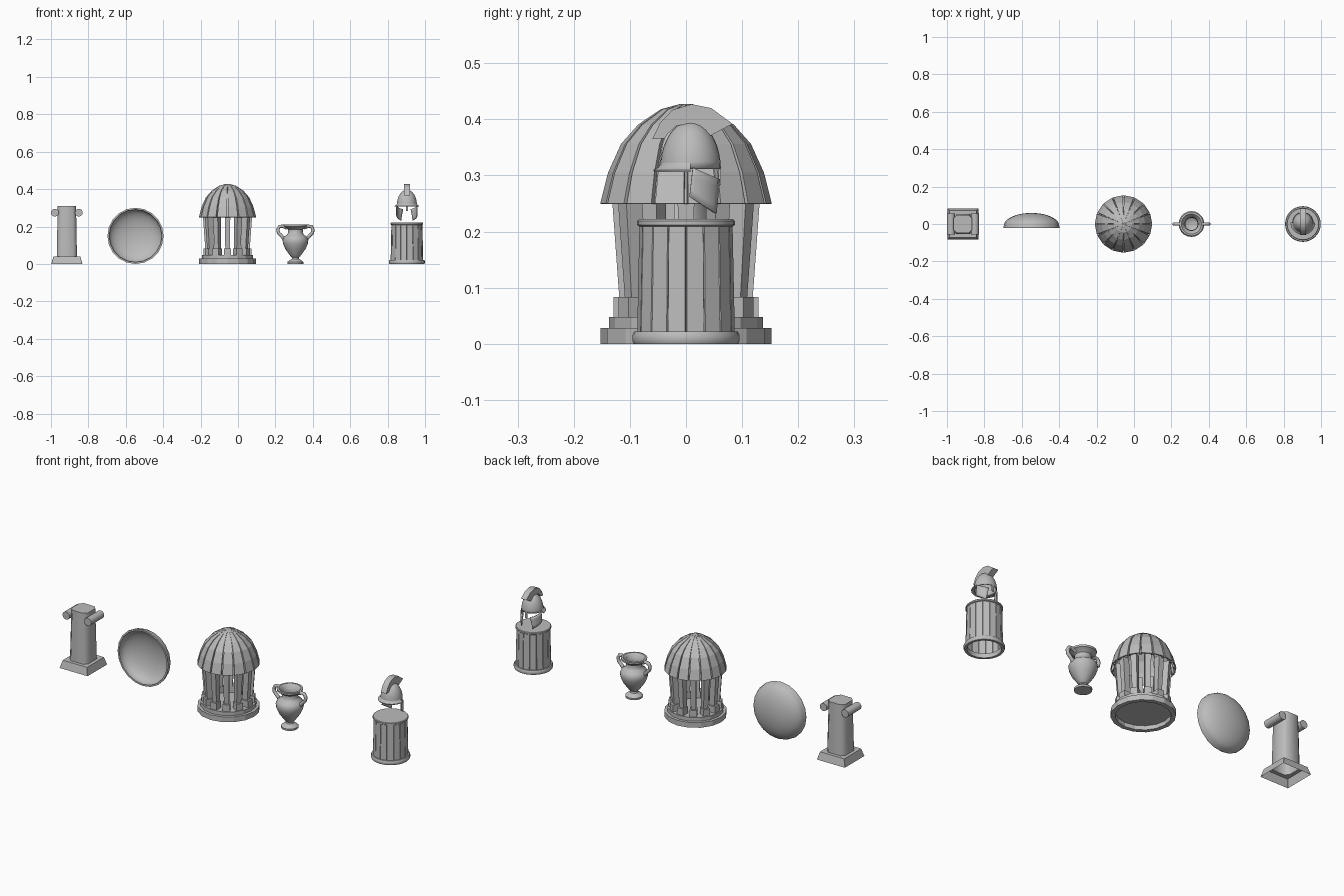
import bpy, bmesh
from math import sin, cos, pi, sqrt, radians
from mathutils import Matrix, Vector

cube = bpy.data.objects.get("Cube")
if cube:
    bpy.data.objects.remove(cube)

stone = bpy.data.materials.new("stone_grey")
stone.use_nodes = True
stone.diffuse_color = (0.5, 0.5, 0.5, 1)
stone.node_tree.nodes["Principled BSDF"].inputs["Base Color"].default_value = (0.5, 0.5, 0.5, 1)


def finish(name, bm, smooth=None, normals=True):
    bmesh.ops.remove_doubles(bm, verts=bm.verts, dist=1e-5)
    if normals:
        bmesh.ops.recalc_face_normals(bm, faces=bm.faces)
    mesh = bpy.data.meshes.new(name)
    bm.to_mesh(mesh)
    bm.free()
    mesh.materials.append(stone)
    ob = bpy.data.objects.new(name, mesh)
    bpy.context.collection.objects.link(ob)
    if smooth:
        bpy.ops.object.select_all(action='DESELECT')
        ob.select_set(True)
        bpy.context.view_layer.objects.active = ob
        bpy.ops.object.shade_smooth_by_angle(angle=radians(smooth))
    return ob


def loft(bm, rings, closed=True):
    """Bridge successive rings of points with quads."""
    rows = [[bm.verts.new(p) for p in ring] for ring in rings]
    for a, b in zip(rows, rows[1:]):
        n = len(a)
        for i in range(n if closed else n - 1):
            j = (i + 1) % n
            bm.faces.new((a[i], a[j], b[j], b[i]))
    return rows


def ring(r, z, spokes):
    return [(r * k * cos(a), r * k * sin(a), z) for a, k in spokes]


def circle(n, turn=0.0):
    return [(2 * pi * (i + turn) / n, 1.0) for i in range(n)]


def lathe(name, profile, spokes, centre, smooth=None):
    """Revolve (radius, height) points; a zero radius closes the end."""
    bm = bmesh.new()
    loft(bm, [ring(max(r, 1e-7), z, spokes) for r, z in profile])
    bmesh.ops.remove_doubles(bm, verts=bm.verts, dist=1e-5)
    bmesh.ops.dissolve_degenerate(bm, edges=bm.edges, dist=1e-6)
    bmesh.ops.translate(bm, verts=bm.verts, vec=centre)
    return finish(name, bm, smooth)


def solidify(ob, thickness):
    mod = ob.modifiers.new("thickness", 'SOLIDIFY')
    mod.thickness = thickness
    mod.offset = -1


# ---- Scroll-topped square pillar ----
px = -0.915


def square(h, c, z):
    return [(px + sx * (h - (c if k else 0)), sy * (h - (0 if k else c)), z)
            for sx, sy, k in ((1, -1, 0), (1, 1, 0), (1, 1, 1), (-1, 1, 1),
                              (-1, 1, 0), (-1, -1, 0), (-1, -1, 1), (1, -1, 1))]


bm = bmesh.new()
loft(bm, [square(0.083, 0.001, 0), square(0.072, 0.001, 0.04), square(0.052, 0.018, 0.04)])
finish("pillar_base", bm)
bm = bmesh.new()
rows = loft(bm, [square(0.054, 0.018, 0.04), square(0.049, 0.018, 0.31)])
bm.faces.new(rows[-1])
finish("pillar_shaft", bm, 50)
for side, label in ((-1, "right"), (1, "left")):
    bm = bmesh.new()
    turn = Matrix.Translation((px + side * 0.064, 0, 0.274)) @ Matrix.Rotation(pi / 2, 4, 'X')
    bmesh.ops.create_cone(bm, cap_ends=True, segments=12, radius1=0.021, radius2=0.021,
                          depth=0.11, matrix=turn)
    finish("pillar_scroll_" + label, bm, 40)

# ---- Round hollow shield, bulging to the back ----
bowl = [(0.148 * sin(t * pi / 20), 0.068 * cos(t * pi / 20)) for t in range(11)]
shield = lathe("shield", bowl + [(0.15, -0.004), (0.15, -0.012), (0.141, -0.012)]
               + [(r * 0.95, z * 0.93 - 0.003) for r, z in reversed(bowl)],
               circle(20), (0, 0, 0), 40)
shield.rotation_euler = (-pi / 2, 0, 0)
shield.location = (-0.548, -0.009, 0.15)

# ---- Domed round temple ----
tc = (-0.056, 0, 0)
lathe("temple_steps", [(0.152, 0), (0.152, 0.028), (0.137, 0.028), (0.137, 0.048), (0, 0.048)],
      circle(16), tc)
lathe("temple_underside", [(0.152, 0), (0.13, 0), (0.13, 0.022), (0, 0.022)], circle(16), tc)
gores = []
for i in range(16):
    mid = 2 * pi * (i + 0.5) / 16
    gores += [(mid - 0.172, 1.0), (mid + 0.172, 1.0), (mid + 0.18, 0.93), (mid + 0.212, 0.93)]
dome = lathe("temple_dome", [(0.153, 0.25), (0.139, 0.305), (0.116, 0.356), (0.085, 0.391),
                             (0.045, 0.418), (0.012, 0.427), (0, 0.425)], gores, tc)
solidify(dome, 0.006)


def block(bm, angle, bottom, top):
    """Radial block given (inner, outer, half width, z) at both ends."""
    rows = loft(bm, [[(a, -w, z), (b, -w, z), (b, w, z), (a, w, z)] for a, b, w, z in (bottom, top)])
    bm.faces.new(rows[0])
    bm.faces.new(rows[-1])
    verts = rows[0] + rows[-1]
    bmesh.ops.rotate(bm, verts=verts, cent=(0, 0, 0), matrix=Matrix.Rotation(angle, 3, 'Z'))
    bmesh.ops.translate(bm, verts=verts, vec=tc)


feet, posts = bmesh.new(), bmesh.new()
for i in range(12):
    angle = i * pi / 6
    block(feet, angle, (0.088, 0.129, 0.018, 0.046), (0.088, 0.129, 0.018, 0.083))
    block(posts, angle, (0.09, 0.119, 0.012, 0.083), (0.098, 0.132, 0.015, 0.262))
finish("temple_column_feet", feet)
finish("temple_columns", posts)

# ---- Two-handled vase ----
vc = (0.307, 0, 0)
lathe("vase_body", [(0, 0), (0.042, 0), (0.043, 0.01), (0.034, 0.018), (0.02, 0.026), (0.018, 0.034),
                    (0.027, 0.042), (0.034, 0.052), (0.054, 0.08), (0.066, 0.108), (0.069, 0.128),
                    (0.062, 0.145), (0.046, 0.156), (0.039, 0.166), (0.04, 0.184), (0.052, 0.194),
                    (0.063, 0.2), (0.064, 0.21), (0.054, 0.211), (0.036, 0.192), (0.033, 0.165),
                    (0.05, 0.135), (0, 0.08)], circle(20), vc, 40)
for side, label in ((-1, "right"), (1, "left")):
    path = [(0.045, 0.192), (0.068, 0.202), (0.086, 0.2), (0.094, 0.184), (0.091, 0.166),
            (0.078, 0.154), (0.066, 0.14), (0.058, 0.13)]
    pts = [Vector((side * x, 0, z)) for x, z in path]
    tubes = []
    for i, p in enumerate(pts):
        along = (pts[min(i + 1, len(pts) - 1)] - pts[max(i - 1, 0)]).normalized()
        across = along.cross(Vector((0, 1, 0)))
        tubes.append([p + Vector(vc) + 0.009 * (cos(k * pi / 4) * across + sin(k * pi / 4) * Vector((0, 1, 0)))
                      for k in range(8)])
    bm = bmesh.new()
    loft(bm, tubes)
    finish("vase_handle_" + label, bm, 60)

# ---- Drum pedestal, open underneath ----
dc = (0.903, 0, 0)
lathe("pedestal_base", [(0.08, 0), (0.093, 0), (0.0955, 0.005), (0.0955, 0.015), (0.092, 0.022),
                        (0.078, 0.022), (0.08, 0)], circle(32), dc, 40)
flutes = []
for i in range(16):
    mid = 2 * pi * (i + 0.5) / 16
    flutes += [(mid - 0.18, 1.0), (mid + 0.18, 1.0), (mid + 0.196, 0.965)]
lathe("pedestal_drum", [(0.087, 0.018), (0.083, 0.212)], flutes, dc)
lathe("pedestal_top", [(0, 0.209), (0.083, 0.209), (0.087, 0.212), (0.087, 0.219), (0.084, 0.222),
                       (0, 0.222)], circle(32), dc, 40)

# ---- Crested helmet, facing the back ----
hc = Vector((0.903, 0.008, 0))
arc = [(cos(t * pi / 20), sin(t * pi / 20)) for t in range(11)]
cap = lathe("helmet_cap", [(0.054 * c, 0.312 + 0.085 * s) for c, s in arc], circle(28), hc, 50)
solidify(cap, 0.004)

# Neck flare around the rear half
bm = bmesh.new()
sweep = [(pi * (1 + i / 14), 1.0) for i in range(15)]
loft(bm, [[Vector(p) + hc for p in ring(r, z, sweep)]
          for r, z in ((0.053, 0.324), (0.056, 0.316), (0.066, 0.31), (0.065, 0.306), (0.051, 0.308))], False)
finish("helmet_neck_flare", bm, 50)


# Curved cheek guards, following the cap outline
def wall(y, z, side):
    return hc + Vector((side * 0.055 * sqrt(max(0, 1 - (y / 0.055) ** 2)), y, z))


for side, label in ((-1, "right"), (1, "left")):
    bm = bmesh.new()
    top = [Vector((0.004, 0.314)), Vector((0.051, 0.293))]
    low = [Vector((-0.002, 0.262)), Vector((0.045, 0.232))]
    rows = []
    for v in range(5):
        a, b = top[0].lerp(low[0], v / 4), top[1].lerp(low[1], v / 4)
        rows.append([wall(*a.lerp(b, u / 8), side) for u in range(9)])
    loft(bm, rows, False)
    guard = finish("helmet_cheek_guard_" + label, bm, 50)
    solidify(guard, 0.004)
    guard.modifiers[0].offset = 0

# Nose guard
bm = bmesh.new()
bmesh.ops.create_cube(bm, size=1)
bmesh.ops.scale(bm, verts=bm.verts, vec=(0.012, 0.005, 0.034))
bmesh.ops.translate(bm, verts=bm.verts, vec=hc + Vector((0, 0.052, 0.3)))
finish("helmet_nose_guard", bm)

# Arched crest with its tail toward the rear
outer = [(-0.06, 0.365), (-0.046, 0.394), (-0.024, 0.417), (0.01, 0.427), (0.045, 0.42), (0.083, 0.392)]
inner = [(-0.038, 0.366), (-0.032, 0.375), (-0.018, 0.388), (0.008, 0.393), (0.028, 0.385), (0.042, 0.37)]
bm = bmesh.new()
rows = loft(bm, [[(hc.x + sx * 0.016, y, z) for sx, (y, z) in ((-1, o), (1, o), (1, n), (-1, n))]
                 for o, n in zip(outer, inner)])
bm.faces.new(rows[0])
bm.faces.new(rows[-1])
finish("helmet_crest", bm, 30)
